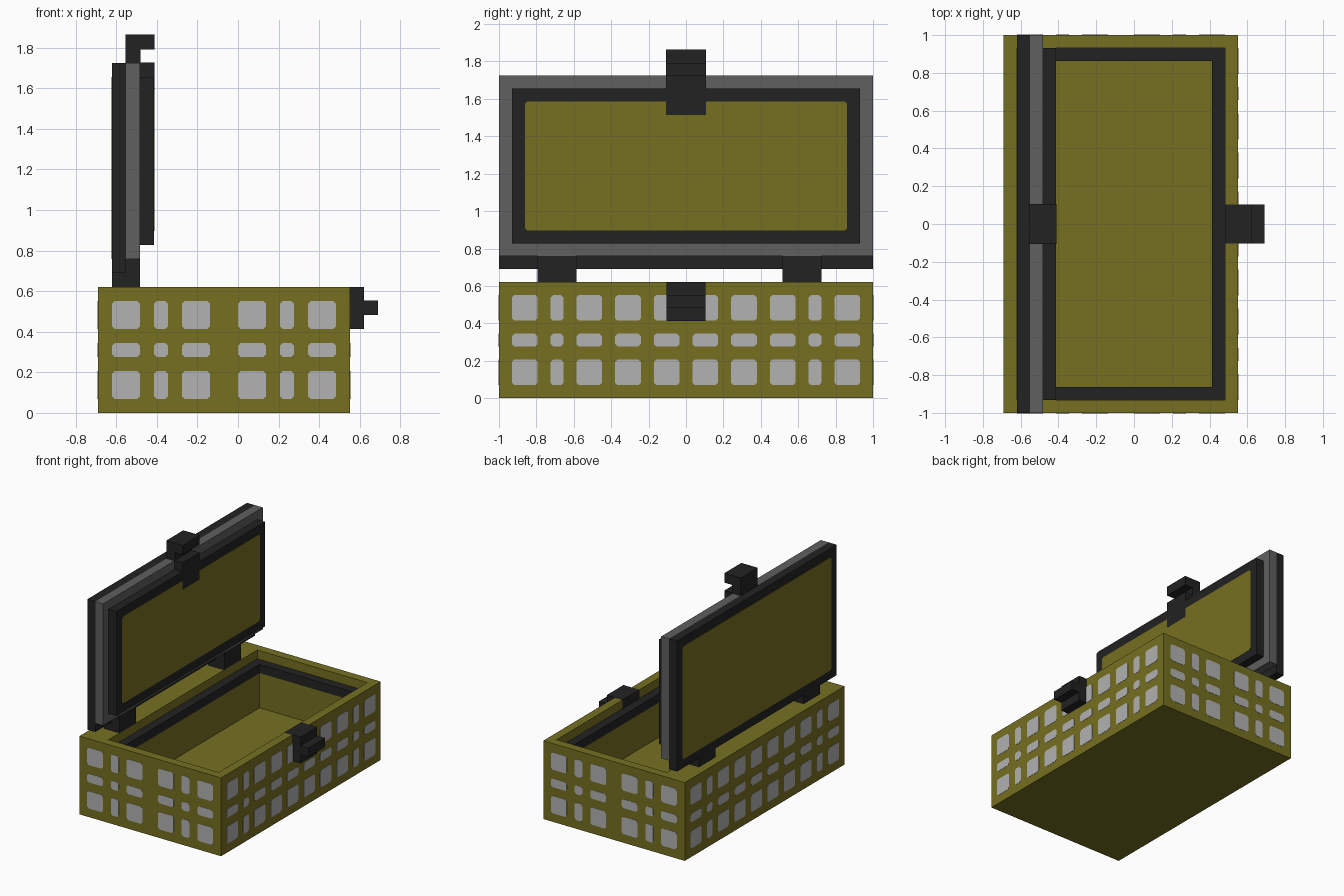
import bpy
import bmesh
from mathutils import Vector

cube = bpy.data.objects.get("Cube")
if cube:
    bpy.data.objects.remove(cube, do_unlink=True)

U = 2 / 29        # one block unit
PLATE = 0.002     # thickness of painted plates


def material(name, rgb):
    m = bpy.data.materials.new(name)
    m.use_nodes = True
    m.diffuse_color = (*rgb, 1)
    m.node_tree.nodes["Principled BSDF"].inputs["Base Color"].default_value = (*rgb, 1)
    return m


OLIVE = material("olive", (0.180, 0.162, 0.015))
BLACK = material("black rubber", (0.016, 0.016, 0.016))
GREY = material("mid grey", (0.115, 0.115, 0.115))
PALE = material("pale grey", (0.445, 0.445, 0.445))


def finish(name, bm, *mats):
    bmesh.ops.recalc_face_normals(bm, faces=bm.faces)
    mesh = bpy.data.meshes.new(name)
    bm.to_mesh(mesh)
    bm.free()
    for m in mats:
        mesh.materials.append(m)
    obj = bpy.data.objects.new(name, mesh)
    bpy.context.collection.objects.link(obj)
    return obj


def add_box(bm, x, y, z, grow=0.0):
    """Box from (low, high) ranges in block units."""
    r = bmesh.ops.create_cube(bm, size=1)
    for v in r["verts"]:
        v.co = Vector([(hi if c > 0 else lo) * U + (grow if c > 0 else -grow)
                       for c, (lo, hi) in zip(v.co, (x, y, z))])


def boxes(name, mat, *ranges, grow=0.0):
    bm = bmesh.new()
    for r in ranges:
        add_box(bm, *r, grow=grow)
    return finish(name, bm, mat)


def add_plate(bm, axis, level, side, a, b, cut):
    """Thin chamfered plate facing along axis (0 = x, 1 = y)."""
    (a0, a1), (b0, b1) = a, b
    outline = [(a0 + cut, b0), (a1 - cut, b0), (a1, b0 + cut), (a1, b1 - cut),
               (a1 - cut, b1), (a0 + cut, b1), (a0, b1 - cut), (a0, b0 + cut)]
    rings = []
    for depth in (0, side * PLATE):
        d = level * U + depth
        rings.append([bm.verts.new((d, p * U, q * U) if axis == 0 else (p * U, d, q * U))
                      for p, q in outline])
    bm.faces.new(rings[1])
    n = len(outline)
    for i in range(n):
        j = (i + 1) % n
        bm.faces.new((rings[0][i], rings[0][j], rings[1][j], rings[1][i]))


# Hollow body: rectangular rings from the underside, over the rim, to the floor
bm = bmesh.new()
outer, recess, cavity = (-10, 8, 14.5), (-7, 7, 13.5), (-6, 6, 12.5)
profile = [(outer, 0), (outer, 9), (recess, 9), (recess, 8),
           (cavity, 8), (cavity, 7), (cavity, 3)]
seal_steps = (3, 4)   # the black seal ledge
rings = [[bm.verts.new((x * U, y * U, z * U))
          for x, y in ((x0, -h), (x1, -h), (x1, h), (x0, h))]
         for (x0, x1, h), z in profile]
bm.faces.new(rings[0])
bm.faces.new(rings[-1])
for k in range(len(rings) - 1):
    for i in range(4):
        j = (i + 1) % 4
        f = bm.faces.new((rings[k][i], rings[k][j], rings[k + 1][j], rings[k + 1][i]))
        f.material_index = int(k in seal_steps)
finish("case_body", bm, OLIVE, BLACK)

# Pale grid of panels on all four walls
rows = [(1, 3), (4, 5), (6, 8)]
half_end = [(1, 3), (4, 5), (6, 8)]
half_long = [(0.5, 2.5), (3.5, 5.5), (6.5, 8.5), (9.5, 10.5), (11.5, 13.5)]


def mirrored(spans, centre):
    return [(centre + a, centre + b) for a, b in spans] + \
           [(centre - b, centre - a) for a, b in spans]


bm = bmesh.new()
for row in rows:
    for side in (-1, 1):
        for col in mirrored(half_end, -1):
            add_plate(bm, 1, side * 14.5, side, col, row, 0.2)
        for col in mirrored(half_long, 0):
            add_plate(bm, 0, -1 + side * 9, side, col, row, 0.2)
finish("wall_panels", bm, PALE)

# Front latch, with its cap over the rim
latch_y = (-1.5, 1.5)
boxes("front_latch", BLACK,
      ((7, 8.5), latch_y, (8, 9)),
      ((8, 9), latch_y, (6, 9)),
      ((9, 10), latch_y, (7, 8)), grow=0.001)

# Hinges
boxes("hinges", BLACK, *[((-9, -7), (y, y + 3), (9, 11)) for y in (-11.5, 7.5)])

# Upright lid: outer shell, middle slab and inner seal
full = (-14.5, 14.5)
boxes("lid_shell", BLACK, ((-9, -8), full, (10, 25)))
boxes("lid_slab", GREY, ((-8, -7), full, (11, 25)))
boxes("lid_seal", BLACK, ((-7, -6), (-13.5, 13.5), (12, 24)))

# Olive panels on both faces of the lid
bm = bmesh.new()
add_plate(bm, 0, -6, 1, (-12.5, 12.5), (13, 23), 0.2)
add_plate(bm, 0, -9, -1, (-13.5, 13.5), (11, 24), 0.2)
finish("lid_panels", bm, OLIVE)

# Lid hook
boxes("lid_hook", BLACK,
      ((-7, -6), latch_y, (22, 25)),
      ((-8, -7), latch_y, (24.5, 26.5)),
      ((-8, -6), latch_y, (26, 27)), grow=0.003)
